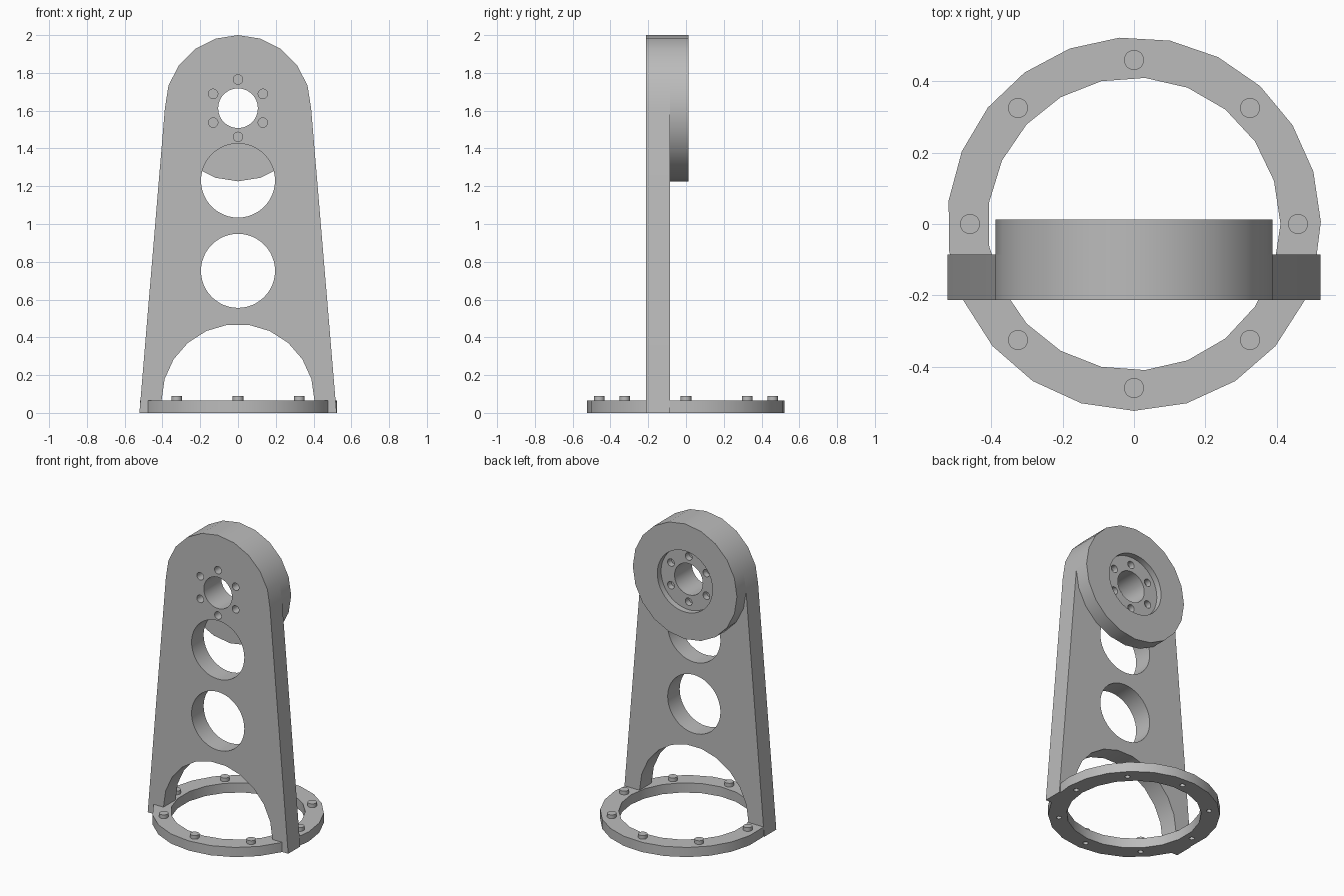
import bpy, bmesh
from math import radians, cos, sin, pi, tau

if "Cube" in bpy.data.objects:
    bpy.data.objects.remove(bpy.data.objects["Cube"])

grey = bpy.data.materials.new("light grey metal")
grey.use_nodes = True
colour = (0.5, 0.5, 0.5, 1)
grey.diffuse_color = colour
grey.node_tree.nodes["Principled BSDF"].inputs["Base Color"].default_value = colour


def arc(radius, start, end, steps, cx=0, cy=0):
    """Points along an arc, angles in radians, both ends included."""
    return [(cx + radius * cos(start + (end - start) * i / steps),
             cy + radius * sin(start + (end - start) * i / steps))
            for i in range(steps + 1)]


def circle(radius, sides, cx=0, cy=0):
    return arc(radius, 0, tau, sides, cx, cy)[:-1]


def prism(name, points, low, high, axis="Z"):
    """Extrude a flat outline along Z (points are x, y) or Y (points are x, z)."""
    bm = bmesh.new()
    place = (lambda p, d: (p[0], p[1], d)) if axis == "Z" else (lambda p, d: (p[0], d, p[1]))
    face = bm.faces.new([bm.verts.new(place(p, low)) for p in points])
    moved = bmesh.ops.extrude_face_region(bm, geom=[face])["geom"]
    shift = place((0, 0), high - low)
    bmesh.ops.translate(bm, vec=shift, verts=[v for v in moved if isinstance(v, bmesh.types.BMVert)])
    bmesh.ops.recalc_face_normals(bm, faces=bm.faces)
    mesh = bpy.data.meshes.new(name)
    bm.to_mesh(mesh)
    bm.free()
    mesh.materials.append(grey)
    obj = bpy.data.objects.new(name, mesh)
    bpy.context.collection.objects.link(obj)
    return obj


def activate(obj):
    bpy.ops.object.select_all(action="DESELECT")
    obj.select_set(True)
    bpy.context.view_layer.objects.active = obj


def cut(obj, cutters):
    """Subtract each cutter, then remove it."""
    activate(obj)
    for cutter in cutters:
        mod = obj.modifiers.new("cut", "BOOLEAN")
        mod.operation = "DIFFERENCE"
        mod.solver = "EXACT"
        mod.object = cutter
        bpy.ops.object.modifier_apply(modifier=mod.name)
        bpy.data.objects.remove(cutter)


def smooth(obj):
    activate(obj)
    bpy.ops.object.shade_smooth_by_angle(angle=radians(30))


FRONT, BACK, HUB_BACK = -0.213, -0.085, 0.012
HUB_Z, HUB_R = 1.613, 0.387
RING_TOP = 0.065


def hub_holes(low, high):
    """Six small holes around the hub axis."""
    return [prism("hole_cutter", circle(0.025, 24, x, z), low, high, "Y")
            for x, z in circle(0.152, 6, 0, 0) for x, z in [(z, x + HUB_Z)]]


def bore():
    return prism("bore_cutter", circle(0.105, 48, 0, HUB_Z), -1, 1, "Y")


# Tapered upright with round top and arched foot
outline = [(0.522, 0)] + arc(HUB_R, 0, pi, 10, 0, HUB_Z) + [(-0.522, 0), (-0.405, 0)]
outline += arc(0.405, pi, 0, 11, 0, RING_TOP) + [(0.405, 0)]
upright = prism("upright_plate", outline, FRONT, BACK, "Y")
cutters = [prism("window_cutter", circle(0.196, 48, 0, z), -1, 1, "Y") for z in (0.752, 1.23)]
cut(upright, cutters + [bore()] + hub_holes(FRONT - 0.1, FRONT + 0.06))
smooth(upright)

# Round hub on the back, with a shallow recess
hub = prism("bearing_hub", circle(HUB_R, 20, 0, HUB_Z), BACK, HUB_BACK, "Y")
recess = prism("recess_cutter", circle(0.205, 48, 0, HUB_Z), HUB_BACK - 0.04, 1, "Y")
cut(hub, [recess, bore()] + hub_holes(HUB_BACK - 0.08, 1))
smooth(hub)

# Base ring: back and front arcs meet behind the upright
rim = arc(0.523, radians(-15), radians(188.4), 13)
rim += arc(0.523, radians(204.4), radians(335.6), 8)
ring = prism("base_ring", rim, 0, RING_TOP)
bolt_spots = circle(0.459, 8)
ring_cutters = [prism("inner_cutter", circle(0.41, 21), -1, 1)]
ring_cutters += [prism("bolt_hole_cutter", circle(0.016, 16, x, y), -1, RING_TOP - 0.01)
                 for x, y in bolt_spots]
cut(ring, ring_cutters)
smooth(ring)

# Bolt heads on the ring
for i, (x, y) in enumerate(bolt_spots):
    smooth(prism(f"bolt_head_{i + 1}", circle(0.028, 24, x, y), RING_TOP - 0.005, 0.09))
